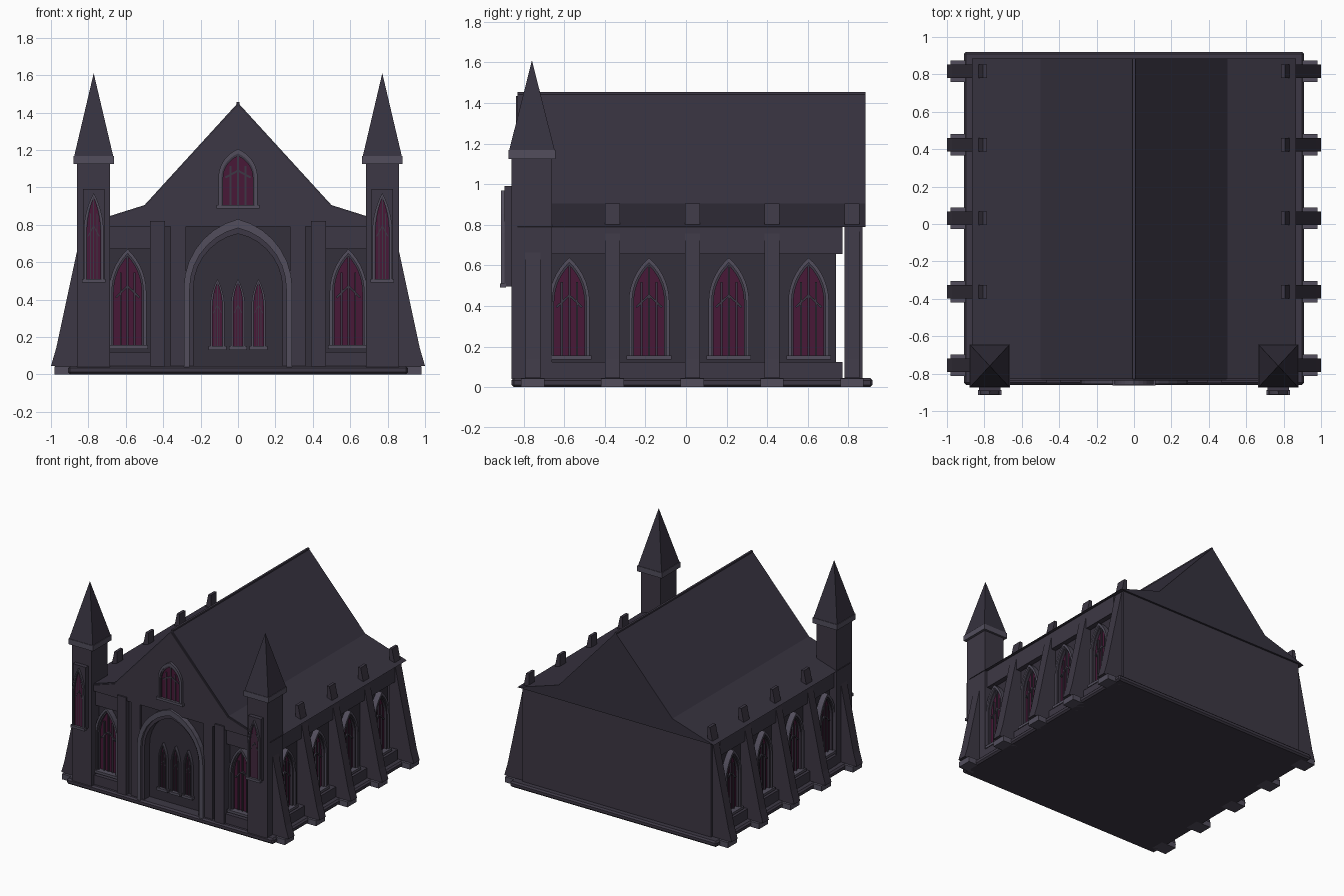
import bpy, bmesh, math

if "Cube" in bpy.data.objects:
    bpy.data.objects.remove(bpy.data.objects["Cube"])


def material(name, rgb):
    m = bpy.data.materials.new(name)
    m.diffuse_color = (*rgb, 1)
    m.use_nodes = True
    m.node_tree.nodes["Principled BSDF"].inputs["Base Color"].default_value = m.diffuse_color
    return m


STONE = material("stone", (0.046, 0.039, 0.058))
DARK = material("dark_stone", (0.034, 0.029, 0.043))
ROOF = material("slate", (0.036, 0.031, 0.048))
TRIM = material("trim", (0.085, 0.076, 0.108))
GLASS = material("glass", (0.065, 0.009, 0.038))


def prism(name, polys, axis, lo, hi, mat, mirror=False):
    """Extrude 2D polygons: axis 'y' takes (x,z), 'x' takes (y,z), 'z' takes (x,y)."""
    place = {"x": lambda p, d: (d, p[0], p[1]),
             "y": lambda p, d: (p[0], d, p[1]),
             "z": lambda p, d: (p[0], p[1], d)}[axis]
    bm = bmesh.new()
    for poly in polys:
        a = [bm.verts.new(place(p, lo)) for p in poly]
        b = [bm.verts.new(place(p, hi)) for p in poly]
        bm.faces.new(a)
        bm.faces.new(b[::-1])
        for i in range(len(a)):
            j = (i + 1) % len(a)
            bm.faces.new((a[i], a[j], b[j], b[i]))
    bmesh.ops.recalc_face_normals(bm, faces=bm.faces)
    me = bpy.data.meshes.new(name)
    bm.to_mesh(me)
    bm.free()
    me.materials.append(mat)
    ob = bpy.data.objects.new(name, me)
    bpy.context.collection.objects.link(ob)
    if mirror:
        ob.modifiers.new("mirror", "MIRROR")
    return ob


def rect(u0, u1, v0, v1):
    return [(u0, v0), (u1, v0), (u1, v1), (u0, v1)]


def box(name, x0, x1, y0, y1, z0, z1, mat, mirror=False):
    return prism(name, [rect(x0, x1, y0, y1)], "z", z0, z1, mat, mirror)


def arch(u, a, z0, zs, z1, n=7):
    """Pointed arch outline from bottom right over the apex to bottom left."""
    h = z1 - zs
    r = (a * a + h * h) / (2 * a)
    end = math.atan2(h, r - a)
    right = [(a - r + r * math.cos(end * i / n), zs + r * math.sin(end * i / n))
             for i in range(n + 1)]
    right[-1] = (0, z1)
    pts = [(a, z0)] + right
    return [(u + x, z) for x, z in pts] + [(u - x, z) for x, z in pts[-2::-1]]


def ring(u, a, z0, zs, z1, t):
    return arch(u, a, z0, zs, z1) + arch(u, a - t, z0, zs, z1 - 1.5 * t)[::-1]


def bar(p, q, w):
    dx, dz = q[0] - p[0], q[1] - p[1]
    k = w / 2 / math.hypot(dx, dz)
    nx, nz = -dz * k, dx * k
    return [(p[0] + nx, p[1] + nz), (q[0] + nx, q[1] + nz),
            (q[0] - nx, q[1] - nz), (p[0] - nx, p[1] - nz)]


def window(name, axis, u, face, out, a, z0, zs, z1, t, d, mirror=True):
    """Stepped frame, glass, branching tracery and sill on a wall face."""
    at = lambda k: face + out * d * k
    back = face - out * 0.005
    prism(name + "_frame", [ring(u, a, z0, zs, z1, t)], axis, back, at(1), TRIM, mirror)
    a2, t2, top = a - t, t * 0.6, z1 - 1.5 * t
    prism(name + "_inner_frame", [ring(u, a2, z0, zs, top, t2)], axis, back, at(0.7), STONE, mirror)
    a3, top3 = a2 - t2, top - 1.5 * t2
    prism(name + "_glass", [arch(u, a3 + 0.002, z0, zs, top3)], axis, back, at(0.2), GLASS, mirror)
    w = a * 0.1
    mid = z0 + (z1 - z0) * 0.5
    bars = [bar((u, z0), (u, top3), w)]
    for s in (-1, 1):
        e = u + s * a3 * 0.5
        bars += [bar((e, z0), (e, zs + (top3 - zs) * 0.55), w),
                 bar((u, mid + 0.12 * (z1 - z0)), (u + s * a3 * 0.85, mid), w)]
    prism(name + "_tracery", bars, axis, back, at(0.45), STONE, mirror)
    prism(name + "_sill", [rect(u - a - 0.01, u + a + 0.01, z0 - 0.014, z0 + 0.006)],
          axis, back, at(1.25), TRIM, mirror)


# Plinth with chamfered edge
plinth = box("plinth", -0.91, 0.91, -0.86, 0.92, 0, 0.045, STONE)
bev = plinth.modifiers.new("bevel", "BEVEL")
bev.width = 0.012
bev.segments = 1

# Roof with bell-cast eaves, its front end forming the gable
half = [(0.865, 0.79), (0.5, 0.905), (0, 1.452)]
prism("roof", [half + [(-x, z) for x, z in half[1::-1]]], "y", -0.83, 0.885, ROOF)
slope = [(0.69, 0.79), (0.69, 0.835), (0.495, 0.897), (0, 1.435)]
prism("gable_front", [slope + [(-x, z) for x, z in slope[2::-1]]], "y", -0.838, -0.82, STONE)
box("ridge_cap", -0.008, 0.008, -0.83, 0.885, 1.44, 1.455, STONE)

# Back and side walls
box("back_wall", -0.83, 0.83, 0.83, 0.87, 0.04, 0.80, STONE)
box("side_wall", 0.77, 0.80, -0.66, 0.74, 0.04, 0.80, DARK, True)
box("side_frieze", 0.79, 0.84, -0.66, 0.77, 0.655, 0.795, STONE, True)
box("side_dado", 0.79, 0.865, -0.66, 0.77, 0.04, 0.125, STONE, True)

# Sloping buttresses with feet
for i in range(5):
    y = -0.755 + i * 0.393
    profile = [(0.785, 0.03), (1.0, 0.045), (0.972, 0.14), (0.822, 0.84),
               (0.808, 0.905), (0.785, 0.905)]
    prism("buttress", [profile], "y", y - 0.037, y + 0.037, STONE, True)
    box("buttress_foot", 0.85, 0.98, y - 0.057, y + 0.057, 0, 0.043, TRIM, True)

# Side windows
for i in range(4):
    window("side_window", "x", -0.575 + i * 0.393, 0.80, 1,
           0.1, 0.15, 0.42, 0.638, 0.016, 0.045)

# Front wall, spandrel around the portal, pilasters and bay panels
box("front_wall", -0.72, 0.72, -0.77, -0.74, 0.04, 0.80, DARK)
inner = arch(0, 0.25, 0.04, 0.46, 0.78)
spandrel = [(0.39, 0.04), (0.39, 0.80), (0, 0.80)] + inner[:len(inner) // 2 + 1][::-1]
prism("portal_spandrel", [spandrel], "y", -0.815, -0.76, DARK, True)
box("inner_pilaster", 0.278, 0.36, -0.832, -0.76, 0.04, 0.79, STONE, True)
box("outer_pilaster", 0.39, 0.47, -0.85, -0.76, 0.04, 0.82, STONE, True)
box("front_frieze", 0.46, 0.70, -0.815, -0.76, 0.67, 0.80, STONE, True)
box("front_dado", 0.46, 0.70, -0.83, -0.76, 0.04, 0.12, STONE, True)

# Portal arch in two steps
prism("portal_arch", [ring(0, 0.29, 0.04, 0.46, 0.83, 0.032)], "y", -0.856, -0.76, TRIM)
prism("portal_inner_arch", [ring(0, 0.26, 0.04, 0.46, 0.785, 0.022)], "y", -0.835, -0.76, STONE)

# Front windows
window("portal_lancet", "y", 0.11, -0.77, -1, 0.038, 0.145, 0.36, 0.51, 0.008, 0.025)
window("portal_center_lancet", "y", 0, -0.77, -1, 0.038, 0.145, 0.36, 0.51, 0.008, 0.025, False)
window("bay_window", "y", 0.59, -0.77, -1, 0.1, 0.15, 0.44, 0.67, 0.016, 0.045)
window("gable_window", "y", 0, -0.838, -1, 0.105, 0.90, 1.05, 1.205, 0.016, 0.02, False)

# Corner towers with cap and pyramid spire
box("tower", 0.685, 0.86, -0.86, -0.66, 0.04, 1.13, STONE, True)
box("tower_cap", 0.663, 0.88, -0.875, -0.643, 1.125, 1.168, TRIM, True)
bpy.ops.mesh.primitive_cone_add(vertices=4, radius1=1, radius2=0, depth=1)
cone = bpy.context.object
bm = bmesh.new()
bm.from_mesh(cone.data)
c, s = math.cos(math.pi / 4), math.sin(math.pi / 4)
for v in bm.verts:
    x, y, z = v.co
    v.co = (0.7715 + (x * c - y * s) * c * 0.2 * 1.08, -0.759 + (x * s + y * c) * c * 0.2 * 1.14,
            1.168 + (z + 0.5) * 0.442)
# widen the square base to meet the cap edges
for v in bm.verts:
    if v.co.z < 1.2:
        v.co.x = 0.7715 + math.copysign(0.104, v.co.x - 0.7715)
        v.co.y = -0.759 + math.copysign(0.112, v.co.y + 0.759)
bm.to_mesh(cone.data)
bm.free()
cone.name = "tower_spire"
cone.data.materials.append(ROOF)
cone.modifiers.new("mirror", "MIRROR")

# Tower windows on raised panels
box("tower_window_panel", 0.715, 0.828, -0.893, -0.85, 0.495, 0.99, STONE, True)
window("tower_window", "y", 0.7715, -0.893, -1, 0.053, 0.505, 0.76, 0.97, 0.011, 0.018)
